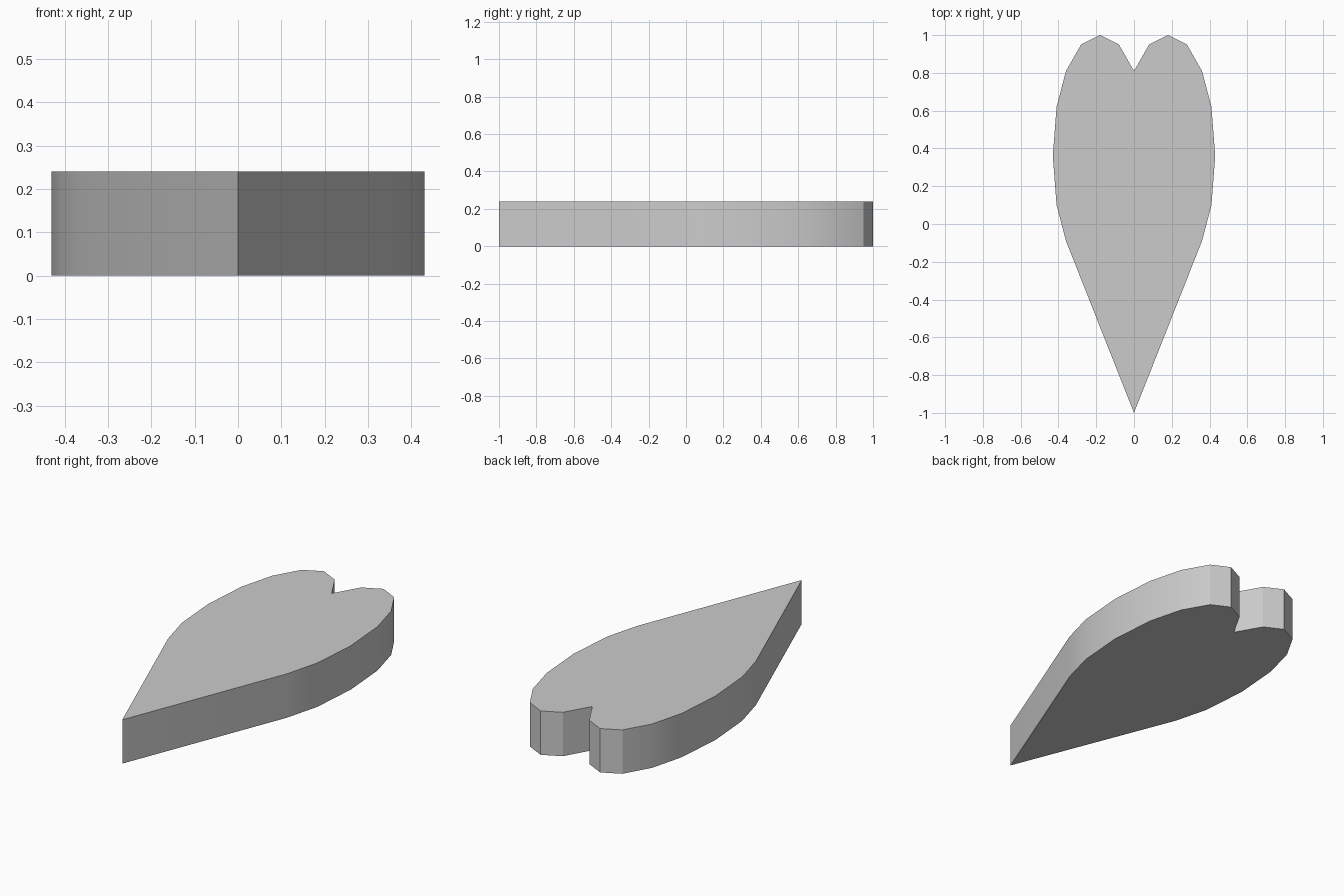
import bpy
import bmesh
import math

cube = bpy.data.objects.get("Cube")
if cube:
    bpy.data.objects.remove(cube, do_unlink=True)

HEIGHT = 0.24

grey = bpy.data.materials.new("light_grey")
grey.use_nodes = True
colour = (0.6, 0.6, 0.6, 1)
grey.diffuse_color = colour
grey.node_tree.nodes["Principled BSDF"].inputs["Base Color"].default_value = colour

# Half outline from the notch round one lobe to the tip, then mirrored
half = [(0, 0.81), (0.08, 0.95), (0.18, 1), (0.28, 0.95), (0.36, 0.81),
        (0.41, 0.62), (0.43, 0.36), (0.41, 0.10), (0.36, -0.09), (0, -1)]
outline = half + [(-x, y) for x, y in half[-2:0:-1]]

# Heart plate: one flat face extruded upwards
bm = bmesh.new()
base = bm.faces.new([bm.verts.new((x, y, 0)) for x, y in outline])
top = bmesh.ops.extrude_face_region(bm, geom=[base], use_keep_orig=True)
raised = [v for v in top["geom"] if isinstance(v, bmesh.types.BMVert)]
bmesh.ops.translate(bm, verts=raised, vec=(0, 0, HEIGHT))
bmesh.ops.recalc_face_normals(bm, faces=bm.faces)

mesh = bpy.data.meshes.new("heart_plate")
bm.to_mesh(mesh)
bm.free()
mesh.materials.append(grey)
plate = bpy.data.objects.new("heart_plate", mesh)
bpy.context.collection.objects.link(plate)

# Smooth sides with crisp rims, lobes and tip
bpy.ops.object.select_all(action="DESELECT")
plate.select_set(True)
bpy.context.view_layer.objects.active = plate
bpy.ops.object.shade_smooth_by_angle(angle=math.radians(30))
